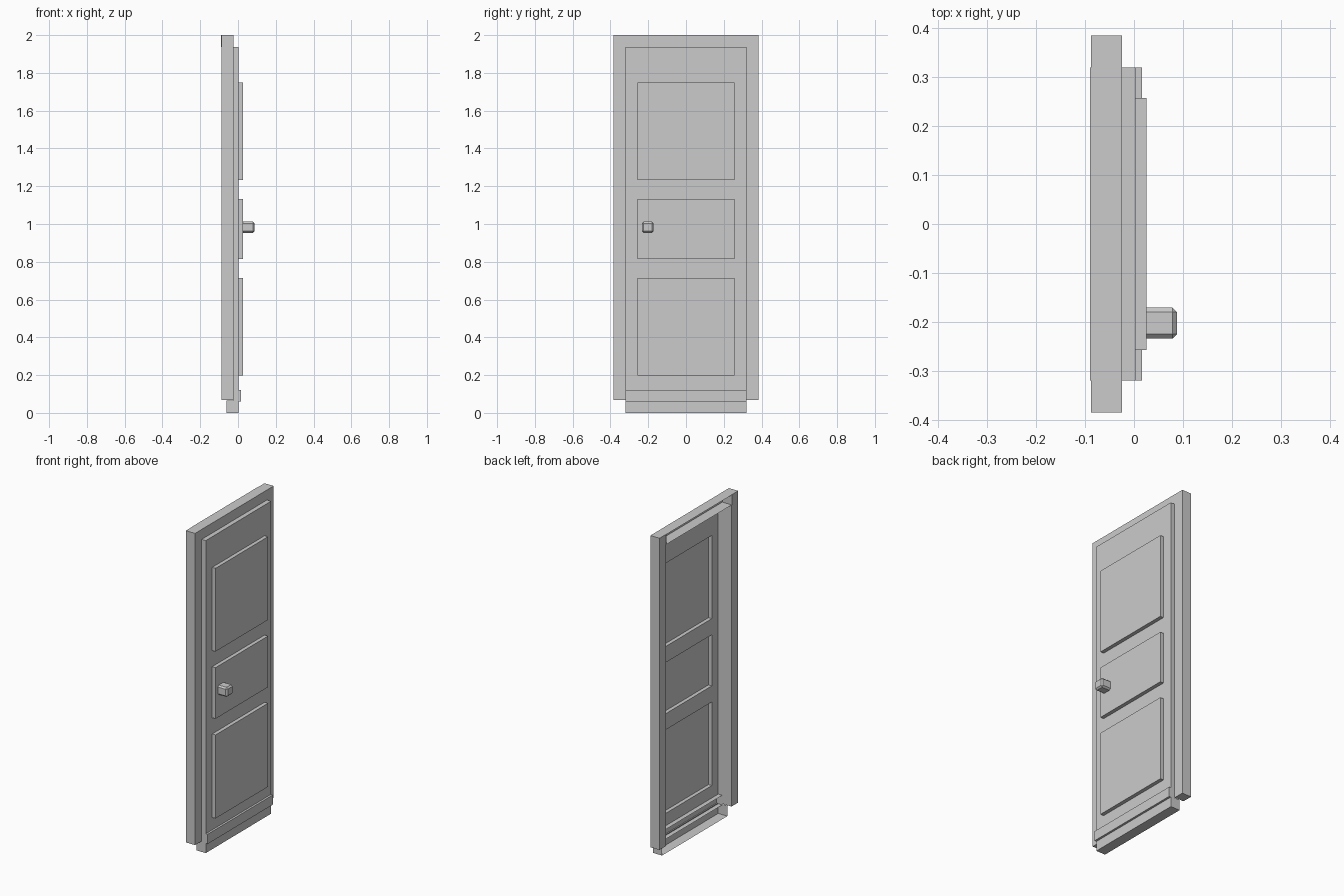
import bpy, bmesh

if "Cube" in bpy.data.objects:
    bpy.data.objects.remove(bpy.data.objects["Cube"])


def make(name, bm):
    mesh = bpy.data.meshes.new(name)
    bm.to_mesh(mesh)
    bm.free()
    ob = bpy.data.objects.new(name, mesh)
    bpy.context.collection.objects.link(ob)
    return ob


def add_box(bm, x, y, z, skip=""):
    """Box from ranges; skip lists the open sides: back, front, ends, top, bottom."""
    v = [bm.verts.new((a, b, c)) for a in x for b in y for c in z]
    sides = {"back": [(0, 1, 3, 2)], "front": [(4, 6, 7, 5)],
             "ends": [(0, 4, 5, 1), (2, 3, 7, 6)],
             "bottom": [(0, 2, 6, 4)], "top": [(1, 5, 7, 3)]}
    for key, quads in sides.items():
        if key not in skip.split():
            for q in quads:
                bm.faces.new([v[i] for i in q])


def box(name, x, y, z, skip=""):
    bm = bmesh.new()
    add_box(bm, x, y, z, skip)
    return make(name, bm)


W, OUT, PW = 0.32, 0.385, 0.257
FACE = 0.003
panels = [(0.197, 0.715), (0.815, 1.132), (1.232, 1.748)]

# Door frame: two solid posts and an open-backed header
for name, y in (("left_post", (-OUT, -W)), ("right_post", (W, OUT))):
    box(name, (-0.088, -0.025), y, (0.067, 2.0))
box("header", (-0.09, -0.025), (-W, W), (1.938, 2.0), "back")

# Door leaf: thin front sheet around the panel openings, with returned edges
bm = bmesh.new()
add_box(bm, (-0.025, FACE), (-W, W), (0.12, 1.938), "back front bottom")
ys = [-W, -PW, PW, W]
zs = [0.12] + [z for p in panels for z in p] + [1.938]
for j in range(len(zs) - 1):
    for i in range(3):
        if i == 1 and j % 2 == 1:
            continue
        bm.faces.new([bm.verts.new((FACE, b, c)) for b, c in (
            (ys[i], zs[j]), (ys[i + 1], zs[j]), (ys[i + 1], zs[j + 1]), (ys[i], zs[j + 1]))])
bmesh.ops.remove_doubles(bm, verts=bm.verts, dist=0.0001)
make("door_leaf", bm)

# Raised panels, hollow from behind
for n, z in enumerate(panels):
    box(f"raised_panel_{n + 1}", (FACE, 0.026), (-PW, PW), z, "back")

# Kick rail and sill, both open at the back
box("kick_rail", (-0.025, 0.016), (-W, W), (0.06, 0.12), "back")
box("sill", (-0.06, FACE), (-W, W), (0.0, 0.065), "back top")

# Knob with chamfered edges, flat against the panel
bm = bmesh.new()
add_box(bm, (0.026, 0.088), (-0.234, -0.171), (0.953, 1.012))
edges = [e for e in bm.edges if max(v.co.x for v in e.verts) > 0.05]
bmesh.ops.bevel(bm, geom=edges, offset=0.009, segments=1, affect='EDGES')
make("knob", bm)
